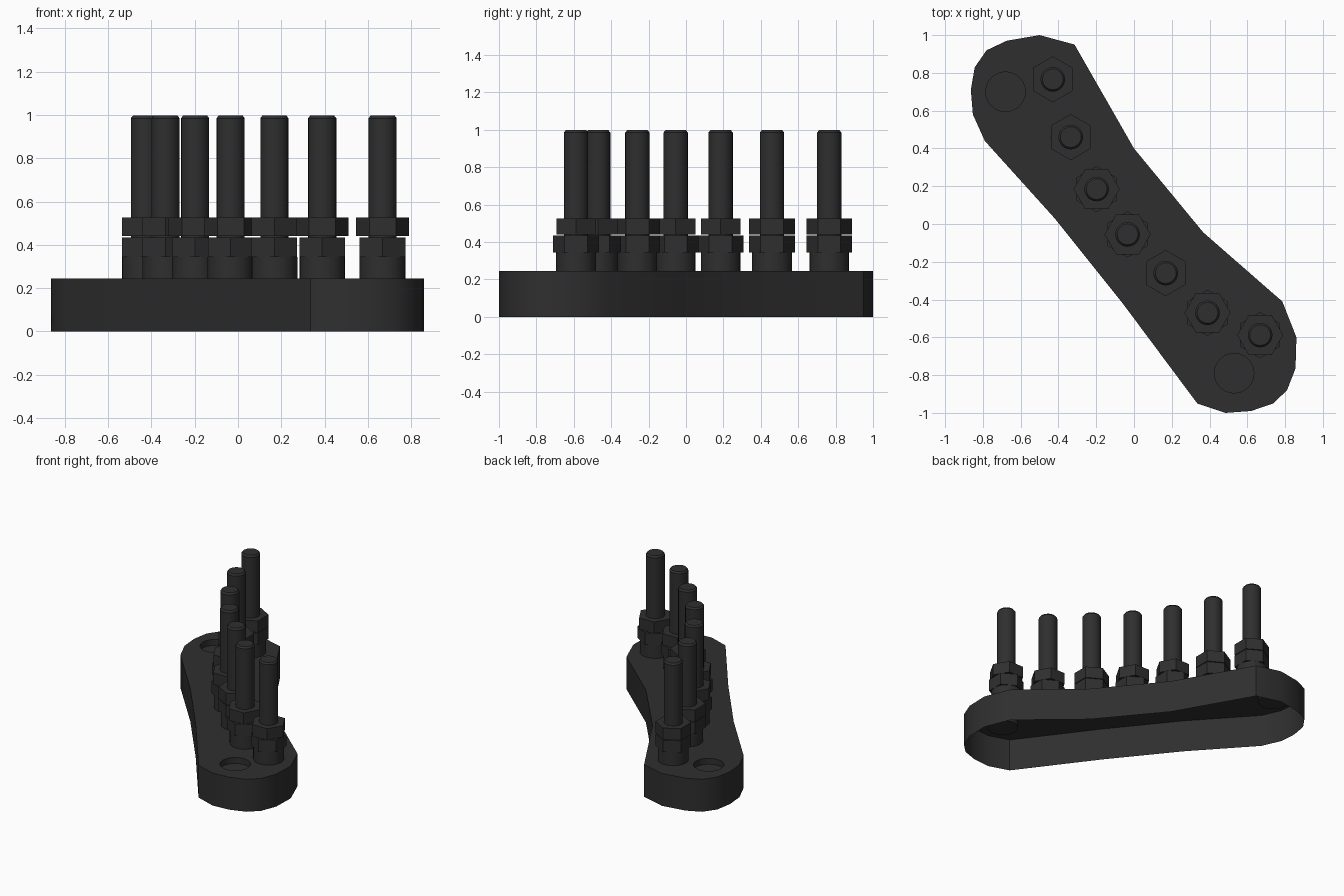
import bpy, bmesh, math
from mathutils import Vector

if "Cube" in bpy.data.objects:
    bpy.data.objects.remove(bpy.data.objects["Cube"])

black = bpy.data.materials.new("charcoal black")
black.diffuse_color = (0.028, 0.028, 0.028, 1)
black.use_nodes = True
black.node_tree.nodes["Principled BSDF"].inputs["Base Color"].default_value = black.diffuse_color

TOP = 0.245


def finish(bm, name, smooth=False):
    mesh = bpy.data.meshes.new(name)
    bm.to_mesh(mesh)
    bm.free()
    mesh.materials.append(black)
    ob = bpy.data.objects.new(name, mesh)
    bpy.context.collection.objects.link(ob)
    if smooth:
        bpy.ops.object.select_all(action='DESELECT')
        ob.select_set(True)
        bpy.context.view_layer.objects.active = ob
        bpy.ops.object.shade_smooth_by_angle(angle=math.radians(30))
    return ob


def lathe(name, x, y, profile, sides, turn=0.0, smooth=False):
    """Closed prism or turned part from (radius, z) rings."""
    bm = bmesh.new()
    rings = []
    for r, z in profile:
        rings.append([bm.verts.new((x + r * math.cos(turn + 2 * math.pi * i / sides),
                                    y + r * math.sin(turn + 2 * math.pi * i / sides), z))
                      for i in range(sides)])
    for a, b in zip(rings, rings[1:]):
        for i in range(sides):
            j = (i + 1) % sides
            bm.faces.new((a[i], a[j], b[j], b[i]))
    bm.faces.new(rings[0][::-1])
    bm.faces.new(rings[-1])
    return finish(bm, name, smooth)


# Base housing: bent outline, open underneath, with two shallow round recesses
outline = [(-.5, 1), (-.674, .97), (-.78, .92), (-.843, .83), (-.864, .71), (-.853, .58),
           (-.79, .44), (-.42, .03), (-.06, -.42), (.335, -.95), (.485, -1), (.62, -.99),
           (.737, -.95), (.81, -.88), (.855, -.765), (.86, -.6), (.785, -.41),
           (.367, -.045), (0, .40), (-.315, .95)]
recesses = [(-.68, .70), (.53, -.79)]
bm = bmesh.new()


def loop(points):
    vs = [bm.verts.new((px, py, TOP)) for px, py in points]
    return [bm.edges.new((vs[i], vs[(i + 1) % len(vs)])) for i in range(len(vs))]


rim = loop(outline)
holes = [loop([(cx + .105 * math.cos(math.pi * i / 12), cy + .105 * math.sin(math.pi * i / 12))
               for i in range(24)]) for cx, cy in recesses]
bmesh.ops.triangle_fill(bm, use_beauty=True, edges=rim + holes[0] + holes[1],
                        normal=Vector((0, 0, 1)))
for edges, depth, capped in ((rim, TOP, False), (holes[0], .045, True), (holes[1], .045, True)):
    new = bmesh.ops.extrude_edge_only(bm, edges=edges)["geom"]
    bmesh.ops.translate(bm, vec=(0, 0, -depth),
                        verts=[g for g in new if isinstance(g, bmesh.types.BMVert)])
    if capped:
        low = TOP - depth
        bmesh.ops.contextual_create(bm, geom=[
            g for g in new if isinstance(g, bmesh.types.BMEdge)
            and all(abs(v.co.z - low) < 1e-4 for v in g.verts)])
bmesh.ops.recalc_face_normals(bm, faces=bm.faces[:])
bm.normal_update()
flat = next(f for f in bm.faces if abs(f.normal.z) > .9)
if flat.normal.z < 0:
    bmesh.ops.reverse_faces(bm, faces=bm.faces[:])
finish(bm, "base_housing", True)

# Terminal studs: x, y, whether the upper nut is turned against the lower one
studs = [(-.43, .766, 0), (-.335, .46, 0), (-.198, .185, 1), (-.034, -.055, 1),
         (.168, -.26, 0), (.389, -.47, 1), (.668, -.588, 1)]
for n, (x, y, turned) in enumerate(studs, 1):
    lathe(f"stud_{n}", x, y, [(.065, TOP), (.065, .985), (.055, .998)], 24, smooth=True)
    lathe(f"collar_{n}", x, y, [(.106, TOP), (.106, .345)], 24, smooth=True)
    lathe(f"lower_nut_{n}", x, y, [(.122, .345), (.122, .435)], 6, math.pi / 6)
    lathe(f"upper_nut_{n}", x, y, [(.122, .44), (.122, .527)], 6,
          0 if turned else math.pi / 6)
